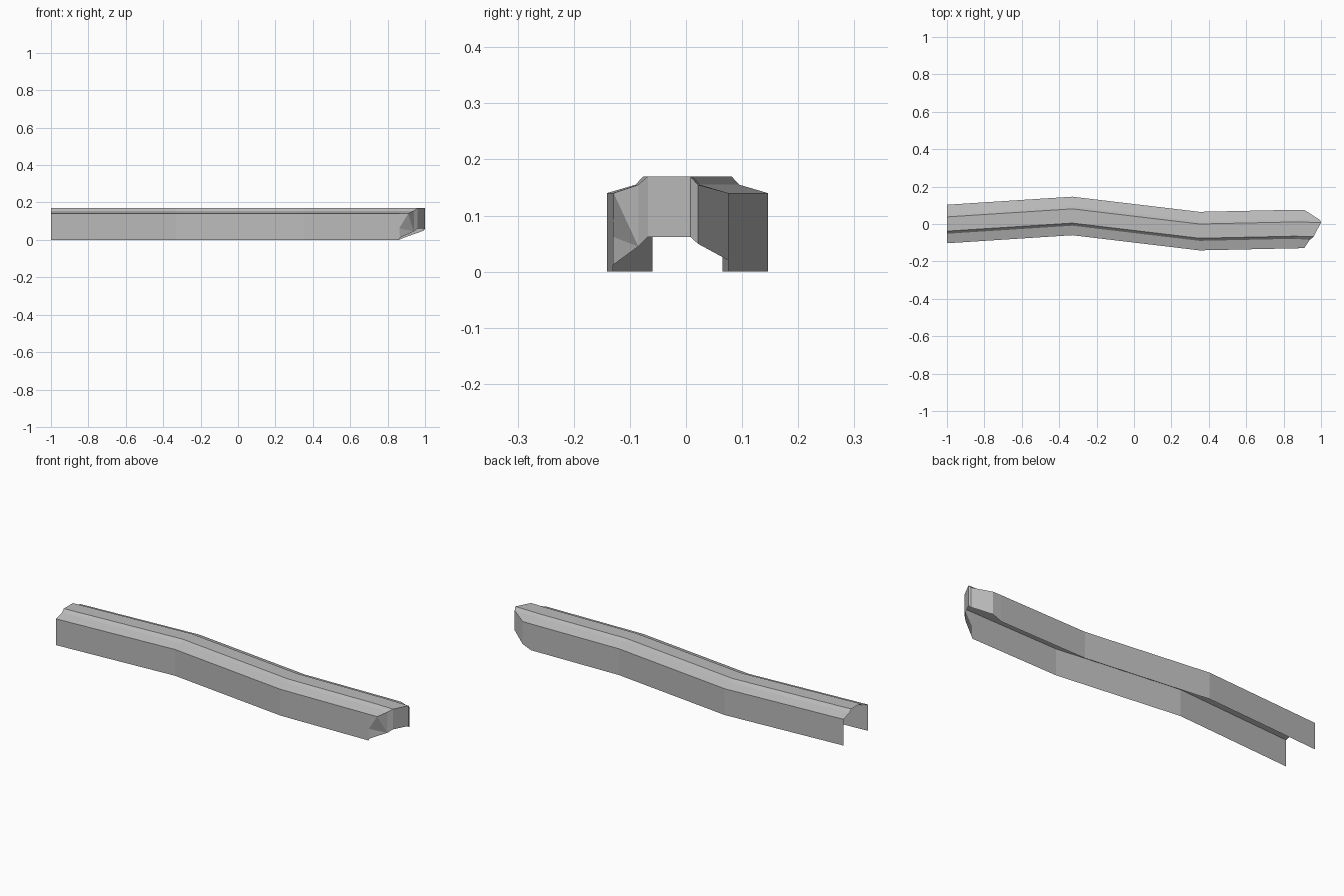
import bpy
import bmesh
from mathutils import Vector

cube = bpy.data.objects.get("Cube")
if cube:
    bpy.data.objects.remove(cube)

grey = bpy.data.materials.new("plain grey")
grey.use_nodes = True
colour = (0.5, 0.5, 0.5, 1)
grey.diffuse_color = colour
grey.node_tree.nodes["Principled BSDF"].inputs["Base Color"].default_value = colour

# Cross-section as (sideways offset, height), mirrored to the other side
half = [(-0.103, 0), (-0.103, 0.14), (-0.052, 0.155), (-0.038, 0.17)]
profile = half + [(-y, z) for y, z in reversed(half)]

# Bends of the winding centre line
path = [(-1, 0), (-0.33, 0.043), (0.35, -0.038), (0.86, -0.027)]
rings = [[Vector((x, y + dy, z)) for dy, z in profile] for x, y in path]

# Last ring follows the slanted nose outline
nose_top = [(0.91, -0.129, 0.14), (0.94, -0.085, 0.155), (0.96, -0.068, 0.17),
            (1.0, 0.008, 0.17), (0.995, 0.021, 0.155), (0.91, 0.076, 0.14)]
nose_low = [0.012, 0.045, 0.062, 0.062, 0.05, 0.02]

bm = bmesh.new()
grid = [[bm.verts.new(p) for p in ring] for ring in rings]
top = [bm.verts.new(p) for p in nose_top]
low = [bm.verts.new((x, y, z)) for (x, y, _), z in zip(nose_top, nose_low)]

# Channel walls and roof
for a, b in zip(grid, grid[1:]):
    for i in range(len(profile) - 1):
        bm.faces.new((a[i], b[i], b[i + 1], a[i + 1]))

# Roof running on to the nose, and the far wall
last = grid[-1]
for i in range(5):
    bm.faces.new((last[i + 1], top[i], top[i + 1], last[i + 2]))
bm.faces.new((last[6], top[5], low[5], last[7]))

# Closed nose panels
for i in range(1, 5):
    bm.faces.new((top[i], low[i], low[i + 1], top[i + 1]))

# Dented front corner: near wall, triangular facet and lower flap
dent = bm.verts.new((0.862, -0.13, 0.062))
foot = low[0]
foot.co = (0.866, -0.13, 0.012)
bm.faces.new((last[0], foot, dent, last[1]))
bm.faces.new((last[1], dent, top[0]))
bm.faces.new((dent, low[1], top[0]))
bm.faces.new((dent, foot, low[1]))
bm.faces.new((top[0], low[1], top[1]))

mesh = bpy.data.meshes.new("channel_shell")
bm.to_mesh(mesh)
bm.free()
mesh.materials.append(grey)
shell = bpy.data.objects.new("channel_shell", mesh)
bpy.context.scene.collection.objects.link(shell)
